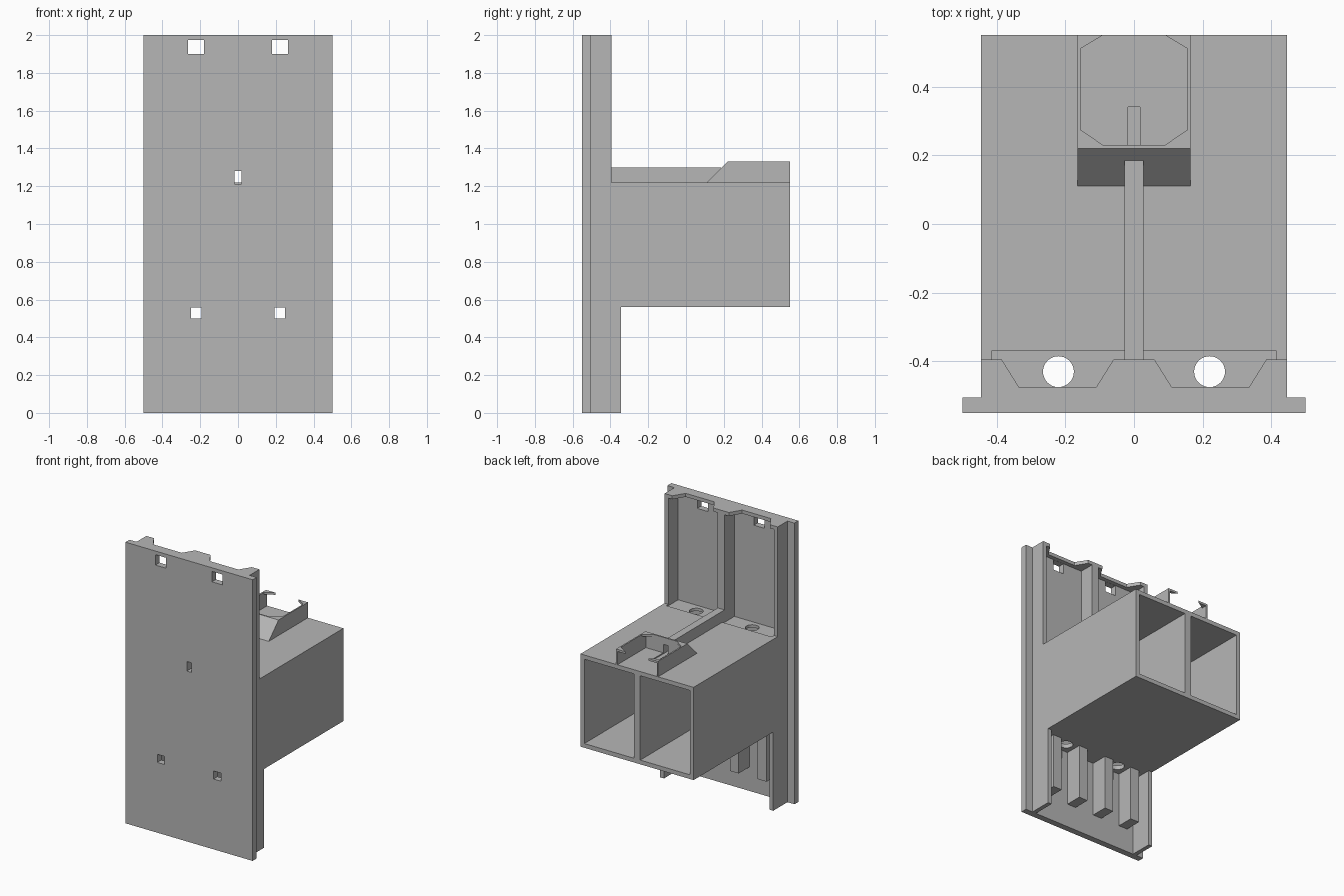
import bpy
import bmesh

cube = bpy.data.objects.get("Cube")
if cube:
    bpy.data.objects.remove(cube, do_unlink=True)

grey = bpy.data.materials.new("plain grey")
grey.use_nodes = True
grey.diffuse_color = (0.47, 0.47, 0.47, 1)
grey.node_tree.nodes["Principled BSDF"].inputs["Base Color"].default_value = (0.47, 0.47, 0.47, 1)


def prism(name, outline, axis, low, high):
    """Extrude a 2D outline along an axis; the outline uses the other two axes in order."""
    bm = bmesh.new()
    verts = []
    for p in outline:
        co = list(p)
        co.insert("xyz".index(axis), low)
        verts.append(bm.verts.new(co))
    face = bm.faces.new(verts)
    ext = bmesh.ops.extrude_face_region(bm, geom=[face])
    shift = [0, 0, 0]
    shift["xyz".index(axis)] = high - low
    moved = [g for g in ext["geom"] if isinstance(g, bmesh.types.BMVert)]
    bmesh.ops.translate(bm, vec=shift, verts=moved)
    bmesh.ops.recalc_face_normals(bm, faces=bm.faces)
    mesh = bpy.data.meshes.new(name)
    bm.to_mesh(mesh)
    bm.free()
    mesh.materials.append(grey)
    obj = bpy.data.objects.new(name, mesh)
    bpy.context.collection.objects.link(obj)
    return obj


def block(name, x, y, z):
    rect = [(x[0], y[0]), (x[1], y[0]), (x[1], y[1]), (x[0], y[1])]
    return prism(name, rect, "z", *z)


def cylinder(name, x, y, r, z):
    obj = block(name, (0, 1), (0, 1), (0, 1))
    bm = bmesh.new()
    bmesh.ops.create_cone(bm, cap_ends=True, segments=32, radius1=r, radius2=r, depth=z[1] - z[0])
    bmesh.ops.translate(bm, vec=(x, y, sum(z) / 2), verts=bm.verts)
    bm.to_mesh(obj.data)
    bm.free()
    return obj


def cut(obj, cutters):
    for c in cutters:
        c.hide_render = True
        mod = obj.modifiers.new("cut", "BOOLEAN")
        mod.operation = "DIFFERENCE"
        mod.solver = "EXACT"
        mod.object = c
        bpy.context.view_layer.objects.active = obj
        bpy.ops.object.modifier_apply(modifier=mod.name)


def drop(cutters):
    for c in cutters:
        bpy.data.objects.remove(c, do_unlink=True)


BACK = -0.505  # rear surface of the front plate

# Cable tunnel shared by several parts
tunnel = block("tunnel_cutter", (-0.018, 0.018), (-0.6, 0.34), (1.212, 1.28))

# Front plate with its windows
plate = block("front_plate", (-0.5, 0.5), (-0.55, BACK), (0, 2))
holes = []
for s in (-1, 1):
    holes.append(block("window_cutter", sorted((s * 0.18, s * 0.265)), (-0.6, -0.45), (1.9, 1.974)))
    holes.append(block("slot_cutter", sorted((s * 0.192, s * 0.25)), (-0.6, -0.45), (0.5, 0.558)))
cut(plate, holes + [tunnel])
drop(holes)

# Twin-chamber box, open at the rear
box = block("box", (-0.445, 0.445), (BACK, 0.55), (0.56, 1.22))
holes = [block("groove_cutter", (-0.415, 0.415), (-0.6, -0.37), (1.21, 1.3))]
for s in (-1, 1):
    holes.append(block("chamber_cutter", sorted((s * 0.025, s * 0.415)), (-0.6, 0.7), (0.59, 1.19)))
    holes.append(cylinder("drain_cutter", s * 0.22, -0.43, 0.045, (0.4, 1.4)))
cut(box, holes + [tunnel])
drop(holes)

# Side walls above and below the box
for s, side in ((1, "left"), (-1, "right")):
    xs = sorted((s * 0.415, s * 0.445))
    block("upper_wall_" + side, xs, (BACK, -0.395), (1.22, 1.98))
    block("lower_wall_" + side, xs, (BACK, -0.345), (0, 0.56))
    block("box_corner_" + side, xs, (-0.395, -0.345), (0.5, 0.56))

# Top lip with two tapered recesses
half = [(0.06, -0.395), (0.11, -0.475), (0.335, -0.475), (0.385, -0.395), (0.445, -0.395), (0.445, BACK)]
prism("top_lip", half + [(-x, y) for x, y in reversed(half)], "z", 1.975, 2)

# Centre post and cable duct
post = block("centre_post", (-0.027, 0.027), (BACK, -0.395), (1.21, 1.98))
duct = block("cable_duct", (-0.027, 0.027), (-0.395, 0.185), (1.21, 1.298))
cut(post, [tunnel])
cut(duct, [tunnel])

# Short ribs under the box
for i in range(4):
    x = -0.33 + 0.22 * i
    block("lower_rib", (x - 0.035, x + 0.035), (BACK, -0.385), (0.17, 0.56))

# Clip: sloped front, thin sides and corner tabs
ramp = prism("clip_ramp", [(0.11, 1.22), (0.22, 1.33), (0.23, 1.33), (0.23, 1.22)], "x", -0.165, 0.165)
cut(ramp, [tunnel])
for s in (-1, 1):
    block("clip_side", sorted((s * 0.155, s * 0.165)), (0.23, 0.55), (1.22, 1.33))
    for edge, inner in ((0.23, 0.275), (0.55, 0.51)):
        prism("clip_tab", [(s * 0.157, edge), (s * 0.09, edge), (s * 0.157, inner)], "z", 1.315, 1.33)

drop([tunnel])
